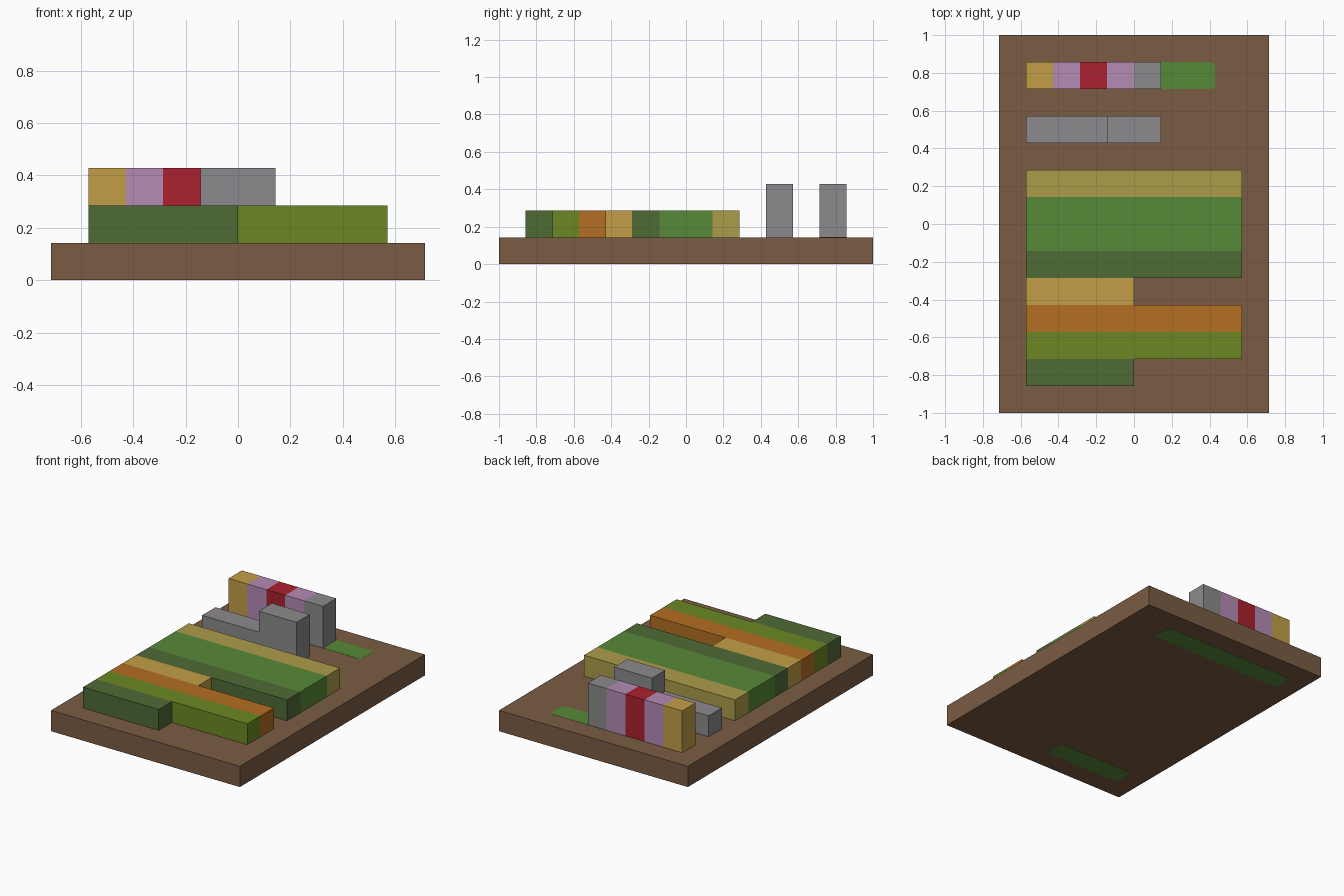
import bpy
import bmesh

U = 1 / 7      # one block unit
LIFT = 0.001   # how far the inlays stand proud of the board

default = bpy.data.objects.get("Cube")
if default:
    bpy.data.objects.remove(default, do_unlink=True)


def to_linear(v):
    v /= 255
    return v / 12.92 if v <= 0.04045 else ((v + 0.055) / 1.055) ** 2.4


def make_material(name, rgb):
    colour = [to_linear(v) for v in rgb] + [1]
    mat = bpy.data.materials.new(name)
    mat.use_nodes = True
    mat.diffuse_color = colour
    mat.node_tree.nodes["Principled BSDF"].inputs["Base Color"].default_value = colour
    return mat


MATS = {name: make_material(name, rgb) for name, rgb in {
    "soil brown": (122, 92, 67),
    "dark green": (79, 107, 54),
    "leaf green": (87, 138, 56),
    "olive green": (107, 137, 35),
    "orange": (180, 111, 34),
    "tan": (194, 158, 71),
    "khaki": (172, 156, 73),
    "lilac": (179, 139, 180),
    "red": (171, 33, 46),
    "stone grey": (140, 138, 140),
}.items()}


def box(name, colour, x, y, z, bevel=0):
    """Box spanning the given (low, high) ranges; bevel rounds its upright edges."""
    bm = bmesh.new()
    bmesh.ops.create_cube(bm, size=1)
    for v in bm.verts:
        v.co = [r[0] + (c + 0.5) * (r[1] - r[0]) for c, r in zip(v.co, (x, y, z))]
    if bevel:
        upright = [e for e in bm.edges if abs(e.verts[0].co.z - e.verts[1].co.z) > 0.01]
        bmesh.ops.bevel(bm, geom=upright, offset=bevel, segments=3,
                        profile=0.5, affect='EDGES')
    mesh = bpy.data.meshes.new(name)
    bm.to_mesh(mesh)
    bm.free()
    mesh.materials.append(MATS[colour])
    obj = bpy.data.objects.new(name, mesh)
    bpy.context.collection.objects.link(obj)
    return obj


def block(name, colour, x, y, height):
    """Block standing on the board, measured in block units."""
    return box(name, colour, [U * v for v in x], [U * v for v in y],
               (U, U * (1 + height)))


# Board
box("board", "soil brown", (-5 * U, 5 * U), (-1, 1), (LIFT, U))

# Rounded inlays running through the board
for name, x, y in (("back_inlay", (-4, 3), (5, 6)),
                   ("front_inlay", (-4, 0), (-6, -5))):
    box(name, "leaf green", [U * v for v in x], [U * v for v in y],
        (0, U + LIFT), bevel=0.025)

# Planted rows, front to back: name, colour, right end in x, depth
y = -6
for name, colour, end, depth in (
        ("front_short_row", "dark green", 0, 1),
        ("olive_row", "olive green", 4, 1),
        ("orange_row", "orange", 4, 1),
        ("tan_short_row", "tan", 0, 1),
        ("dark_row", "dark green", 4, 1),
        ("wide_green_row", "leaf green", 4, 2),
        ("khaki_row", "khaki", 4, 1)):
    block(name, colour, (-4, end), (y, y + depth), 1)
    y += depth

# Stepped stone wall
block("low_wall", "stone grey", (-4, -1), (3, 4), 1)
block("tall_wall", "stone grey", (-1, 1), (3, 4), 2)

# Back wall of coloured posts
for i, colour in enumerate(("tan", "lilac", "red", "lilac", "stone grey")):
    block(f"post_{i + 1}", colour, (i - 4, i - 3), (5, 6), 2)
